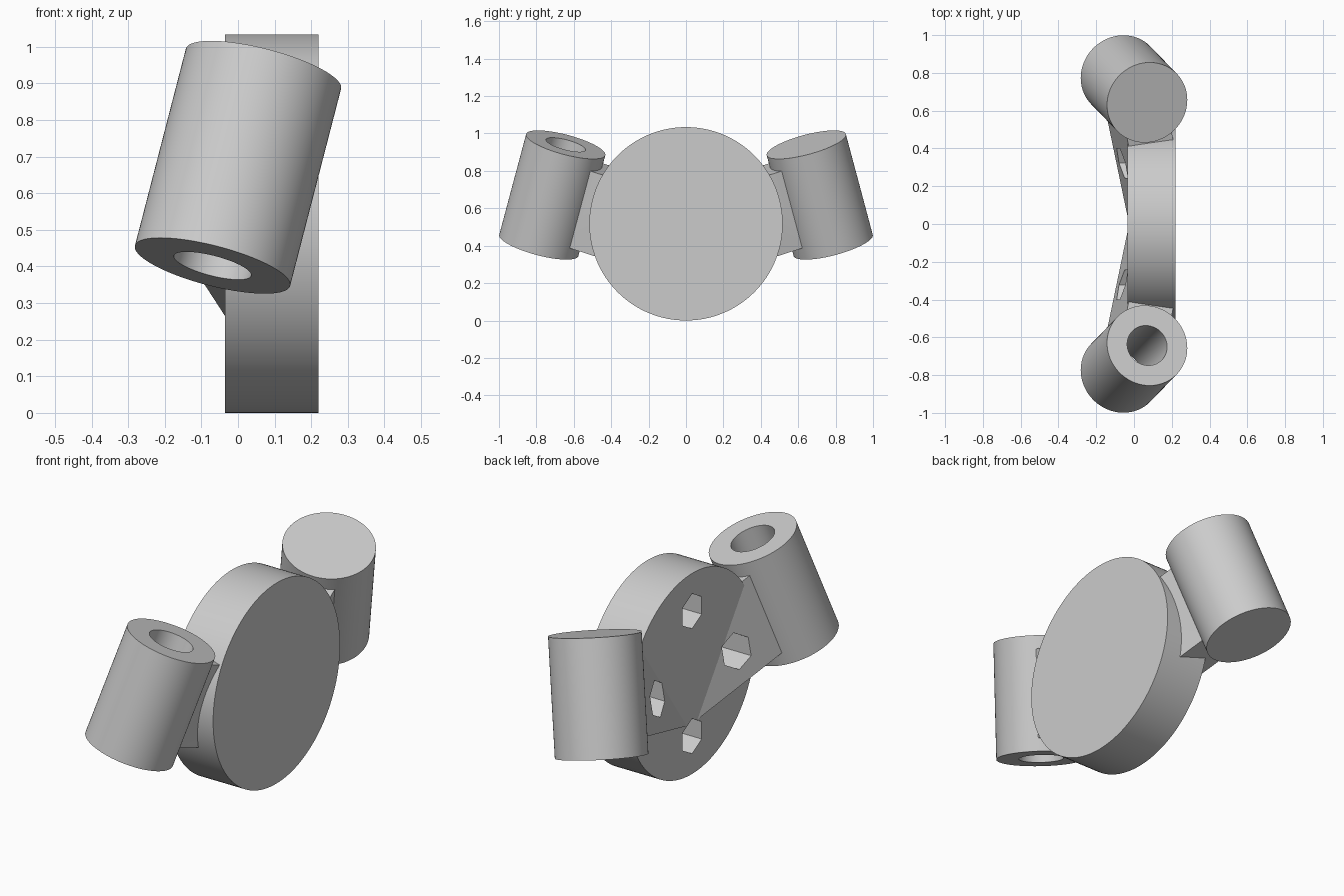
import bpy, bmesh
from math import cos, sin, tau, radians, pi
from mathutils import Matrix, Vector

old = bpy.data.objects.get("Cube")
if old:
    bpy.data.objects.remove(old, do_unlink=True)

grey = bpy.data.materials.new("light_grey")
grey.use_nodes = True
grey.diffuse_color = (0.6, 0.6, 0.6, 1)
grey.node_tree.nodes["Principled BSDF"].inputs["Base Color"].default_value = (0.6, 0.6, 0.6, 1)


def finish(name, bm):
    bmesh.ops.recalc_face_normals(bm, faces=bm.faces[:])
    mesh = bpy.data.meshes.new(name)
    bm.to_mesh(mesh)
    bm.free()
    mesh.materials.append(grey)
    obj = bpy.data.objects.new(name, mesh)
    bpy.context.collection.objects.link(obj)
    return obj


def prism(name, radius, sides, low, high, matrix):
    """Regular prism along the local z axis."""
    bm = bmesh.new()
    ring = [bm.verts.new((radius * cos(tau * i / sides), radius * sin(tau * i / sides), low))
            for i in range(sides)]
    face = bm.faces.new(ring)
    ext = bmesh.ops.extrude_face_region(bm, geom=[face])["geom"]
    bmesh.ops.translate(bm, vec=(0, 0, high - low),
                        verts=[v for v in ext if isinstance(v, bmesh.types.BMVert)])
    bm.transform(matrix)
    return finish(name, bm)


def select(obj):
    bpy.ops.object.select_all(action='DESELECT')
    obj.select_set(True)
    bpy.context.view_layer.objects.active = obj


def cut(obj, cutters):
    select(obj)
    for cutter in cutters:
        mod = obj.modifiers.new("cut", 'BOOLEAN')
        mod.operation = 'DIFFERENCE'
        mod.solver = 'EXACT'
        mod.object = cutter
        bpy.ops.object.modifier_apply(modifier=mod.name)


def smooth(obj):
    select(obj)
    bpy.ops.object.shade_smooth_by_angle(angle=radians(30))


# Disc lies across the x axis
CENTRE_Z, BACK, FRONT = 0.517, -0.035, 0.22


def along_x(y=0, z=0):
    return Matrix.Translation((0, y, CENTRE_Z + z)) @ Matrix.Rotation(pi / 2, 4, 'Y')


disc = prism("disc", 0.517, 128, BACK, FRONT, along_x())

# Centre bore, bolt holes and hexagonal nut pockets
cutters = [prism("bore_cutter", 0.13, 64, -1, 1, along_x())]
for i in range(4):
    place = along_x(0.322 * cos(tau * i / 4), 0.322 * sin(tau * i / 4))
    cutters.append(prism("bolt_cutter", 0.043, 32, -1, 1, place))
    cutters.append(prism("nut_cutter", 0.09, 6, -0.4, BACK + 0.13, place))

# Tilted frame shared by each tube and its bracket
axis = Vector((0.242, 0.25, 0.936)).normalized()
across = Vector((0.951, -0.255, -0.178))
across = (across - axis * across.dot(axis)).normalized()
inward = axis.cross(across)
frame = Matrix((across, inward, axis)).transposed().to_4x4()
tube_centre = Vector((0, -0.715, 0.671))
n0, w0, u0 = across.dot(tube_centre), inward.dot(tube_centre), axis.dot(tube_centre)

spent = list(cutters)
for side, mirror in (("right", 1), ("left", -1)):
    flip = Matrix.Diagonal((1, mirror, 1, 1))
    # Hollow tube
    place = flip @ Matrix.Translation(tube_centre) @ frame
    tube = prism(side + "_tube", 0.219, 96, -0.287, 0.287, place)
    bore = prism("tube_cutter", 0.109, 64, -1, 1, place)
    cut(tube, [bore])
    spent.append(bore)
    smooth(tube)

    # Bracket block, trimmed flush inside the disc face
    bm = bmesh.new()
    bmesh.ops.create_cube(bm, size=1)
    low = Vector((n0 - 0.132, w0 + 0.14, u0 - 0.222))
    high = Vector((n0 + 0.11, -0.122, u0 + 0.218))
    size = high - low
    bm.transform(flip @ frame @ Matrix.Translation((low + high) / 2)
                 @ Matrix.Diagonal((*size, 1)))
    bmesh.ops.bisect_plane(bm, geom=bm.verts[:] + bm.edges[:] + bm.faces[:],
                           plane_co=(FRONT - 0.004, 0, 0), plane_no=(1, 0, 0),
                           clear_outer=True)
    bmesh.ops.holes_fill(bm, edges=[e for e in bm.edges if e.is_boundary])
    bracket = finish(side + "_bracket", bm)
    cut(bracket, cutters)
    smooth(bracket)

cut(disc, cutters)
smooth(disc)
for cutter in spent:
    bpy.data.objects.remove(cutter, do_unlink=True)
